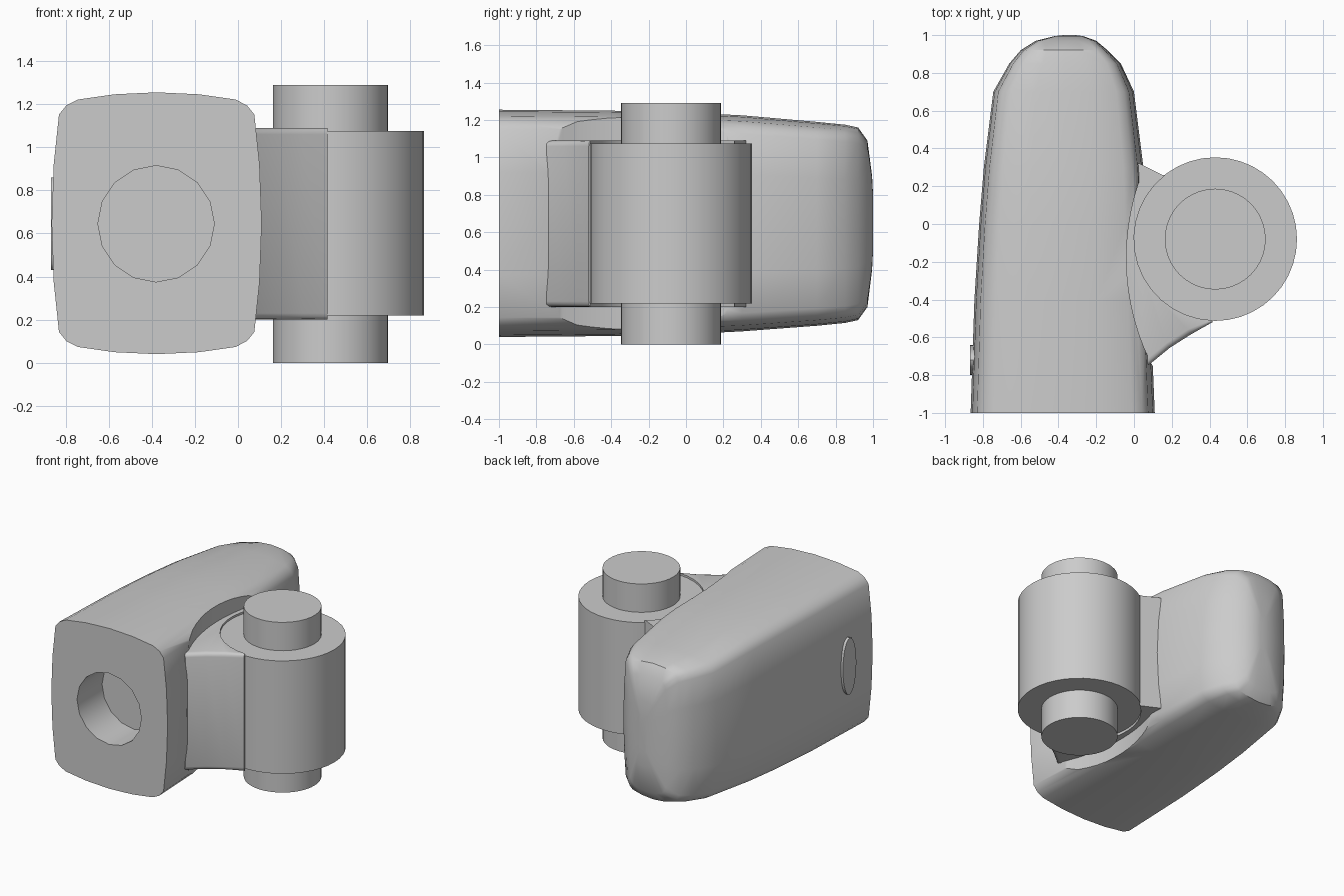
import bpy, bmesh
from math import sin, cos, pi, radians

if "Cube" in bpy.data.objects:
    bpy.data.objects.remove(bpy.data.objects["Cube"])


def make(name, bm):
    bmesh.ops.recalc_face_normals(bm, faces=bm.faces)
    me = bpy.data.meshes.new(name)
    bm.to_mesh(me)
    bm.free()
    ob = bpy.data.objects.new(name, me)
    bpy.context.collection.objects.link(ob)
    return ob


def loft(name, rings):
    bm = bmesh.new()
    vs = [[bm.verts.new(p) for p in r] for r in rings]
    n = len(vs[0])
    for a, b in zip(vs, vs[1:]):
        for i in range(n):
            j = (i + 1) % n
            bm.faces.new((a[i], a[j], b[j], b[i]))
    bm.faces.new(vs[0])
    bm.faces.new(vs[-1])
    return make(name, bm)


def prism(name, pts, z0, z1):
    return loft(name, [[(x, y, z) for x, y in pts] for z in (z0, z1)])


def circle(cx, cy, r, n, a0=0.0):
    return [(cx + r * cos(a0 + 2 * pi * i / n), cy + r * sin(a0 + 2 * pi * i / n)) for i in range(n)]


def activate(ob):
    bpy.ops.object.select_all(action='DESELECT')
    ob.select_set(True)
    bpy.context.view_layer.objects.active = ob


def apply_all(ob):
    activate(ob)
    for m in list(ob.modifiers):
        bpy.ops.object.modifier_apply(modifier=m.name)


def cut(ob, cutter):
    m = ob.modifiers.new("cut", 'BOOLEAN')
    m.operation = 'DIFFERENCE'
    m.solver = 'EXACT'
    m.object = cutter
    apply_all(ob)
    bpy.data.objects.remove(cutter)


def smooth(ob, angle=35):
    activate(ob)
    bpy.ops.object.shade_smooth_by_angle(angle=radians(angle))


# Tapered body: one rounded-square section swept along y
quarter = [(1, 0), (0.98, 0.45), (0.93, 0.83), (0.86, 0.90), (0.75, 0.945), (0.4, 0.985)]
section = quarter + [(0, 1)] + [(-x, z) for x, z in quarter[::-1]]
section += [(x, -z) for x, z in section[-2:0:-1]]
stations = [  # y, left, right, bottom, top
    (-1, -0.865, 0.11, 0.04, 1.255),
    (-0.4, -0.845, 0.085, 0.045, 1.25),
    (0, -0.82, 0.065, 0.055, 1.24),
    (0.3, -0.795, 0.05, 0.07, 1.225),
    (0.7, -0.745, 0.0, 0.10, 1.19),
    (0.85, -0.66, -0.07, 0.115, 1.175),
    (0.92, -0.6, -0.14, 0.13, 1.16),
    (0.97, -0.52, -0.2, 0.2, 1.09),
    (0.995, -0.42, -0.27, 0.4, 0.9),
    (1.0, -0.37, -0.31, 0.5, 0.8),
]
body = loft("body", [
    [((l + r) / 2 + (r - l) / 2 * x, y, (b + t) / 2 + (t - b) / 2 * z) for x, z in section]
    for y, l, r, b, t in stations])

# Shallow scoop in the side behind the hinge
cut(body, prism("scoop_cutter", circle(1.21, -0.18, 1.25, 96), -0.2, 1.5))
# Blind round socket in the front face
cut(body, loft("socket_cutter", [
    [(x, y, z) for x, z in circle(-0.38, 0.645, 0.27, 16)] for y in (-1.2, -0.7)]))
smooth(body)

# Small oval cap on the left wall
smooth(loft("side_cap", [
    [(x, -0.72 + 0.08 * cos(i * pi / 12), 0.645 + 0.215 * sin(i * pi / 12)) for i in range(24)]
    for x in (-0.868, -0.8)]))

# Hinge barrel and pin
CX, CY = 0.43, -0.08
smooth(prism("hinge_barrel", circle(CX, CY, 0.433, 40), 0.22, 1.075))
smooth(prism("hinge_pin", circle(CX, CY, 0.267, 40), 0, 1.29))

# Web joining the barrel to the body, hollowed around the barrel
arc = [(CX + 0.43 * cos(radians(a)), CY + 0.43 * sin(radians(a))) for a in range(128, 269, 10)]
web = prism("hinge_web", arc + [(0.415, -0.52), (0.3, -0.585), (0.19, -0.655), (0.08, -0.745), (-0.1, -0.74),
                                (-0.1, 0.33), (0.03, 0.32), (0.15, 0.26)], 0.2, 1.09)
bm = bmesh.new()
bm.from_mesh(web.data)
rim = [e for e in bm.edges
       if abs(e.verts[0].co.z - e.verts[1].co.z) < 1e-4
       and all(v.co.y < -0.5 and v.co.x > 0.05 for v in e.verts)
       and all((v.co.x - CX) ** 2 + (v.co.y - CY) ** 2 > 0.435 ** 2 for v in e.verts)]
bmesh.ops.bevel(bm, geom=rim, offset=0.03, segments=3, profile=0.5, affect='EDGES')
bm.to_mesh(web.data)
bm.free()
smooth(web)
